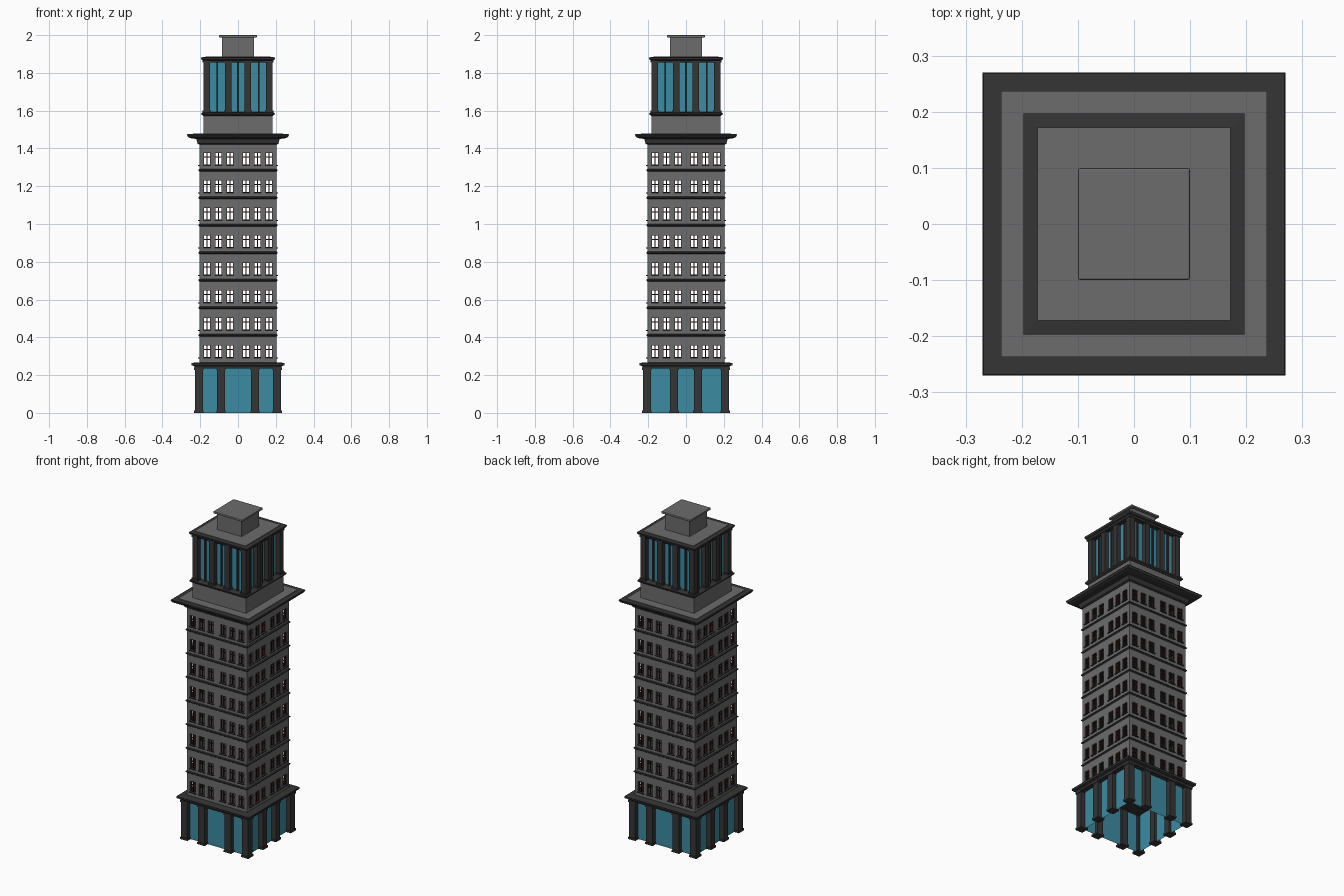
import bpy
import bmesh
from math import pi
from mathutils import Matrix, Vector

cube = bpy.data.objects.get("Cube")
if cube:
    bpy.data.objects.remove(cube, do_unlink=True)


def material(name, rgb):
    m = bpy.data.materials.new(name)
    m.use_nodes = True
    m.diffuse_color = (*rgb, 1)
    m.node_tree.nodes["Principled BSDF"].inputs["Base Color"].default_value = (*rgb, 1)
    return m


STONE = material("grey stone", (0.15, 0.15, 0.15))
TRIM = material("dark trim", (0.035, 0.035, 0.035))
GLASS = material("teal glass", (0.045, 0.26, 0.36))
FRAME = material("dark maroon", (0.035, 0.012, 0.012))


def finish(name, bm, *mats):
    mesh = bpy.data.meshes.new(name)
    bm.to_mesh(mesh)
    bm.free()
    for m in mats:
        mesh.materials.append(m)
    ob = bpy.data.objects.new(name, mesh)
    bpy.context.collection.objects.link(ob)
    return ob


def add_box(bm, x, y, z, sx, sy, sz, turn=0):
    """Box centred on x, y, z, then turned about the tower axis in quarter turns."""
    m = (Matrix.Rotation(turn * pi / 2, 4, 'Z') @ Matrix.Translation((x, y, z))
         @ Matrix.Diagonal((sx, sy, sz, 1)))
    bmesh.ops.create_cube(bm, size=1, matrix=m)


def add_tier(bm, profile, caps=True):
    """Square moulding lofted through (half width, height) pairs."""
    rings = [[bm.verts.new((sx * h, sy * h, z))
              for sx, sy in ((-1, -1), (1, -1), (1, 1), (-1, 1))] for h, z in profile]
    for a, b in zip(rings, rings[1:]):
        for i in range(4):
            j = (i + 1) % 4
            bm.faces.new((a[i], a[j], b[j], b[i]))
    if caps:
        bm.faces.new(rings[0][::-1])
        bm.faces.new(rings[-1])


def tier(name, mat, profile, caps=True):
    bm = bmesh.new()
    add_tier(bm, profile, caps)
    return finish(name, bm, mat)


def add_pillar(bm, x, y, z0, z1, w, turn):
    """Square pillar with a plinth and a capital."""
    foot = 0.012
    add_box(bm, x, y, (z0 + z1) / 2, w, w, z1 - z0, turn)
    add_box(bm, x, y, z0 + foot / 2, w + 0.008, w + 0.008, foot, turn)
    add_box(bm, x, y, z1 - foot / 2, w + 0.008, w + 0.008, foot, turn)


# Ground floor: open glass box, pillars and cornice
tier("lobby_glass", GLASS, [(0.2, 0), (0.2, 0.24)], caps=False)
bm = bmesh.new()
for t in range(4):
    add_pillar(bm, 0.207, -0.207, 0, 0.24, 0.042, t)
    inner = 0.09 if t % 2 == 0 else 0.063
    for s in (-1, 1):
        add_pillar(bm, s * inner, -0.207, 0, 0.24, 0.042, t)
finish("lobby_pillars", bm, TRIM)
tier("lobby_cornice", TRIM, [(0.228, 0.235), (0.232, 0.247), (0.245, 0.252),
                             (0.247, 0.264), (0.212, 0.268)])

# Office floors
FLOORS, Z0, PITCH = 8, 0.266, 0.1455
WALL, WIN_W, WIN_LOW, WIN_H = 0.204, 0.038, 0.028, 0.066
CENTRES = [-0.164, -0.103, -0.042, 0.042, 0.103, 0.164]
TOP = Z0 + FLOORS * PITCH

# Shaft walls: a grid of faces with the window cells left open
xs = sorted([-WALL, 0, WALL] + [c + s * WIN_W / 2 for c in CENTRES for s in (-1, 1)])
zs = [Z0 + f * PITCH + d for f in range(FLOORS) for d in (0, WIN_LOW, WIN_LOW + WIN_H)]
zs.append(TOP)
bm = bmesh.new()
for t in range(4):
    rot = Matrix.Rotation(t * pi / 2, 3, 'Z')
    grid = [[bm.verts.new(rot @ Vector((x, -WALL, z))) for x in xs] for z in zs]
    for r in range(len(zs) - 1):
        for c in range(len(xs) - 1):
            mid = (xs[c] + xs[c + 1]) / 2
            opening = r % 3 == 1 and any(abs(mid - w) < 0.005 for w in CENTRES)
            if not opening:
                bm.faces.new((grid[r][c], grid[r][c + 1],
                              grid[r + 1][c + 1], grid[r + 1][c]))
bmesh.ops.remove_doubles(bm, verts=bm.verts, dist=0.0001)
loose = [v for v in bm.verts if not v.link_faces]
bmesh.ops.delete(bm, geom=loose, context='VERTS')
walls = finish("shaft_walls", bm, STONE, FRAME)
shell = walls.modifiers.new("thickness", 'SOLIDIFY')
shell.thickness = 0.012
shell.offset = -1
shell.material_offset = 1

# Window bars and sills
bars, sills = bmesh.new(), bmesh.new()
for t in range(4):
    for f in range(FLOORS):
        low = Z0 + f * PITCH + WIN_LOW
        for c in CENTRES:
            y = -WALL + 0.006
            add_box(bars, c, y, low + WIN_H / 2, 0.004, 0.006, WIN_H, t)
            add_box(bars, c, y, low + WIN_H * 0.64, WIN_W, 0.006, 0.004, t)
            for s in (-1, 1):
                add_box(bars, c + s * (WIN_W / 2 - 0.0015), y, low + WIN_H / 2,
                        0.003, 0.006, WIN_H, t)
                add_box(bars, c, y, low + WIN_H / 2 + s * (WIN_H / 2 - 0.0015),
                        WIN_W, 0.006, 0.003, t)
            add_box(sills, c, -WALL - 0.002, low - 0.003, WIN_W + 0.006, 0.01, 0.005, t)
finish("window_bars", bars, FRAME)
finish("window_sills", sills, TRIM)

# Belt courses between the floors
bm = bmesh.new()
for f in range(1, FLOORS):
    z = Z0 + f * PITCH
    add_tier(bm, [(0.204, z - 0.007), (0.21, z - 0.002), (0.21, z + 0.003), (0.204, z + 0.006)])
finish("belt_courses", bm, TRIM)

# Wide cornice and terrace above the shaft
tier("main_cornice", TRIM, [(0.207, 1.42), (0.214, 1.425), (0.22, 1.45), (0.25, 1.454),
                            (0.264, 1.46), (0.27, 1.472), (0.268, 1.476), (0.237, 1.476)])
tier("terrace", STONE, [(0.237, 1.472), (0.237, 1.479)])

# Upper storey
tier("upper_plinth", STONE, [(0.183, 1.477), (0.183, 1.578)])
tier("upper_ledge", TRIM, [(0.184, 1.572), (0.193, 1.579), (0.195, 1.588), (0.18, 1.592)])
tier("upper_glass", GLASS, [(0.155, 1.59), (0.155, 1.865)])
bm = bmesh.new()
for t in range(4):
    add_pillar(bm, 0.165, -0.165, 1.588, 1.866, 0.036, t)
    for s in (-1, 1):
        add_pillar(bm, s * 0.052, -0.165, 1.588, 1.866, 0.034, t)
    for x in (-0.11, 0, 0.11):
        add_box(bm, x, -0.158, 1.727, 0.009, 0.016, 0.277, t)
finish("upper_pillars", bm, TRIM)
tier("upper_cornice", TRIM, [(0.183, 1.856), (0.187, 1.866), (0.194, 1.87),
                             (0.197, 1.882), (0.172, 1.884)])
tier("upper_roof", STONE, [(0.172, 1.88), (0.172, 1.887)])

# Rooftop housing with its overhanging cap
tier("roof_housing", STONE, [(0.084, 1.885), (0.084, 1.99)])
cap = tier("roof_cap", STONE, [(0.1, 1.987), (0.1, 2.0)])
soft = cap.modifiers.new("soft_edges", 'BEVEL')
soft.width = 0.004
soft.segments = 2
